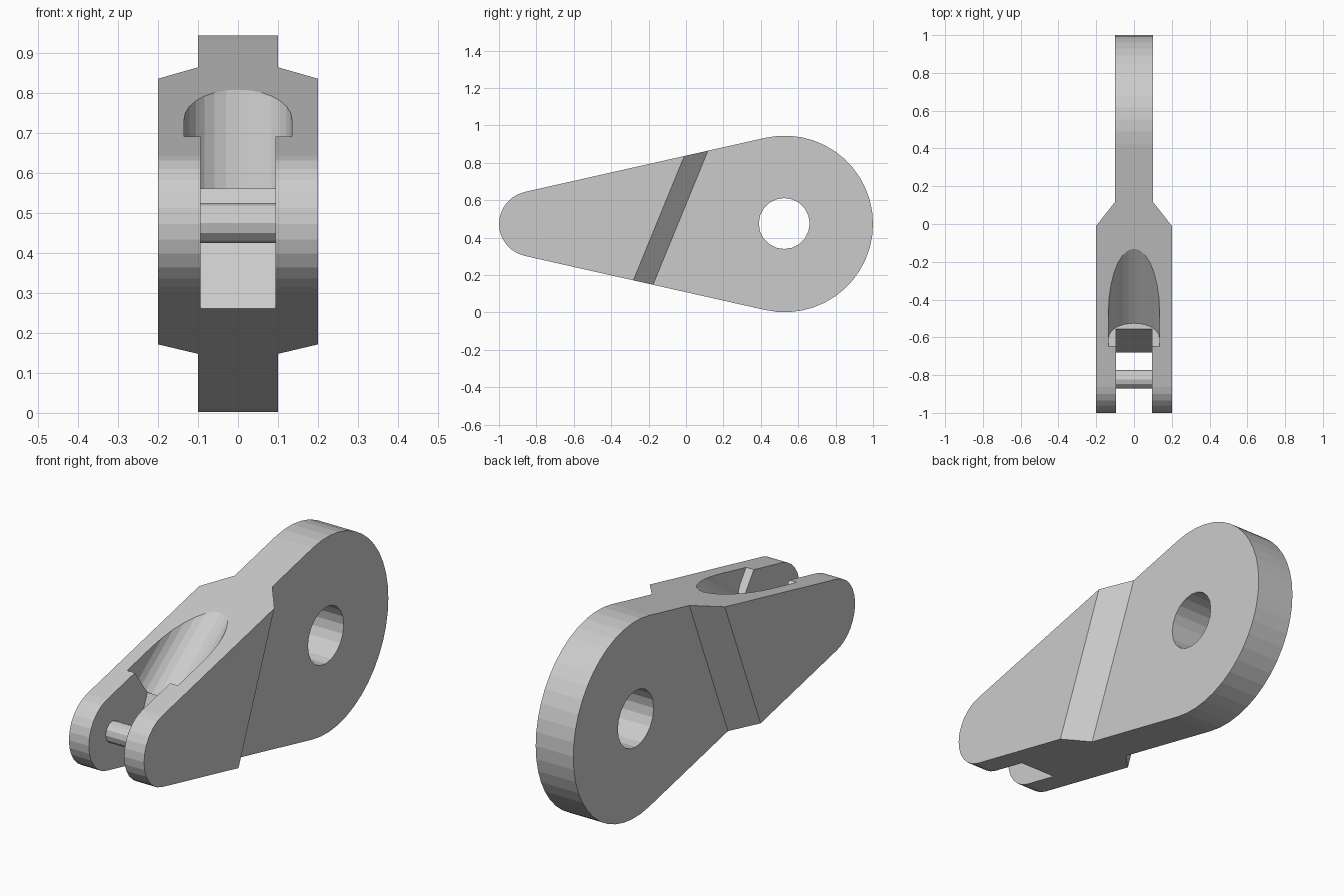
import bpy, bmesh
from math import sin, cos, pi, asin
from mathutils import Vector

if "Cube" in bpy.data.objects:
    bpy.data.objects.remove(bpy.data.objects["Cube"])


def prism(name, loop, offset):
    """Solid made by sweeping a closed 3D loop along an offset."""
    bm = bmesh.new()
    base = bm.faces.new([bm.verts.new(p) for p in loop])
    ext = bmesh.ops.extrude_face_region(bm, geom=[base], use_keep_orig=True)
    verts = [g for g in ext["geom"] if isinstance(g, bmesh.types.BMVert)]
    bmesh.ops.translate(bm, verts=verts, vec=Vector(offset))
    bmesh.ops.recalc_face_normals(bm, faces=bm.faces[:])
    mesh = bpy.data.meshes.new(name)
    bm.to_mesh(mesh)
    bm.free()
    obj = bpy.data.objects.new(name, mesh)
    bpy.context.collection.objects.link(obj)
    return obj


def arc(y, z, r, a0, a1, n):
    return [(y + r * cos(a0 + (a1 - a0) * i / n),
             z + r * sin(a0 + (a1 - a0) * i / n)) for i in range(n + 1)]


def side_prism(name, points, half):
    return prism(name, [(-half, y, z) for y, z in points], (2 * half, 0, 0))


def boolean(target, cutter, operation):
    mod = target.modifiers.new(cutter.name, 'BOOLEAN')
    mod.object, mod.operation, mod.solver = cutter, operation, 'EXACT'
    bpy.context.view_layer.objects.active = target
    bpy.ops.object.modifier_apply(modifier=mod.name)
    bpy.data.objects.remove(cutter)


# Body outline: a big and a small round end joined by tangent lines
big_y, big_r, small_y, small_r, mid = 0.528, 0.472, -0.825, 0.175, 0.473
tilt = asin((big_r - small_r) / (big_y - small_y))
a = pi / 2 + tilt
outline = (arc(big_y, mid, big_r, -a, a, 26)
           + arc(small_y, mid, small_r, a, 2 * pi - a, 12))
body = side_prism("lever_body", outline, 0.3)

# Thickness: wide fork in front, thin plate behind, along a slanted band
lean = 0.41
half = [(0.2, -1.5), (0.2, -0.158), (0.1, -0.043), (0.1, 1.8)]
plan = half + [(-x, y) for x, y in reversed(half)]
z0, z1 = -0.2, 1.2
boolean(body, prism("thickness_cutter",
                    [(x, y + lean * (z0 - mid), z0) for x, y in plan],
                    (0, lean * (z1 - z0), z1 - z0)), 'INTERSECT')

# Pivot hole through the thin plate
boolean(body, side_prism("hole_cutter", arc(0.525, 0.475, 0.136, 0, 2 * pi * 19 / 20, 19), 0.5),
        'DIFFERENCE')


# Fork slot with a slanted back wall
def slot_back(z):
    return -0.68 + 0.42 * (z - 0.263)


boolean(body, side_prism("slot_cutter", [(-1.2, -0.1), (slot_back(-0.1), -0.1),
                                         (slot_back(1), 1), (-1.2, 1)], 0.094), 'DIFFERENCE')

# U-shaped angled pocket in the top
axis = Vector((0, 1, 0.73)).normalized()
down = Vector((0, 0.73, -1)).normalized()
start, r, depth = Vector((0, -0.65, 0.692)), 0.135, 0.212
u_shape = [(-r, -0.15)] + [(-x, d) for x, d in arc(0, depth - r, r, 0, pi, 14)] + [(r, -0.15)]
boolean(body, prism("pocket_cutter",
                    [start + Vector((x, 0, 0)) + down * d for x, d in u_shape],
                    axis * 0.9), 'DIFFERENCE')

# Cross pin between the fork arms
side_prism("cross_pin", arc(-0.822, 0.475, 0.05, 0, 2 * pi * 11 / 12, 11), 0.1)
